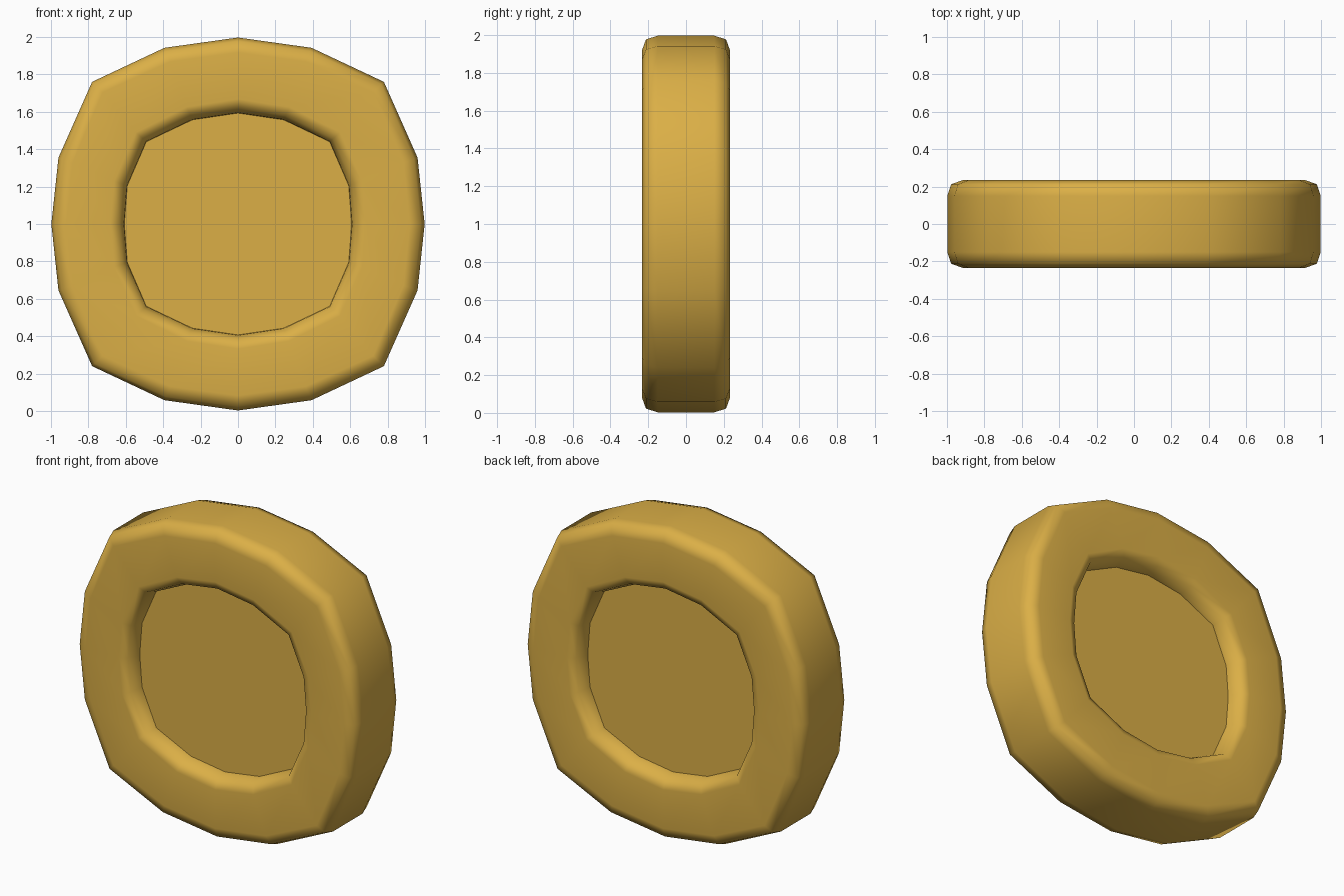
import bpy, bmesh

if "Cube" in bpy.data.objects:
    bpy.data.objects.remove(bpy.data.objects["Cube"])

gold = bpy.data.materials.new("gold")
gold.diffuse_color = (0.71, 0.43, 0.062, 1)
gold.use_nodes = True
gold.node_tree.nodes["Principled BSDF"].inputs["Base Color"].default_value = gold.diffuse_color


def outline(quarter):
    """Mirror a quarter outline (top to right) into a full 16-sided loop."""
    right = quarter + [(x, -z) for x, z in reversed(quarter[:-1])]
    left = [(-x, z) for x, z in reversed(right[1:-1])]
    return right + left


outer = outline([(0, 0.997), (0.393, 0.942), (0.78, 0.76), (0.96, 0.355), (0.998, 0)])
inner = outline([(0, 0.593), (0.244, 0.557), (0.49, 0.44), (0.592, 0.205), (0.608, 0)])

# rounded rim cross-section: (outline, radial offset, y), front half then back half
front = [(inner, 0.0, -0.13), (inner, 0.003, -0.155), (inner, 0.025, -0.212),
         (inner, 0.075, -0.234), (outer, -0.08, -0.234),
         (outer, -0.02, -0.212), (outer, 0.0, -0.15)]
section = front + [(o, d, -y) for o, d, y in reversed(front)]

bm = bmesh.new()
rings = []
for loop, d, y in section:
    ring = []
    for x, z in loop:
        k = 1 + d / (x * x + z * z) ** 0.5
        ring.append(bm.verts.new((x * k, y, 1 + z * k)))
    rings.append(ring)

# rim surface
n = len(outer)
for a, b in zip(rings, rings[1:]):
    for i in range(n):
        j = (i + 1) % n
        bm.faces.new((a[i], a[j], b[j], b[i]))

# recessed flat centre on both sides, with a crisp border
caps = [bm.faces.new(rings[0]), bm.faces.new(rings[-1])]
bmesh.ops.recalc_face_normals(bm, faces=bm.faces[:])
for f in bm.faces:
    f.smooth = True
for f in caps:
    f.smooth = False
    for e in f.edges:
        e.smooth = False

mesh = bpy.data.meshes.new("round_medallion")
bm.to_mesh(mesh)
bm.free()
mesh.materials.append(gold)
obj = bpy.data.objects.new("round_medallion", mesh)
bpy.context.collection.objects.link(obj)

# keep the broad faces flat-looking while the bevels shade softly
wn = obj.modifiers.new("weighted_normals", 'WEIGHTED_NORMAL')
wn.keep_sharp = True
